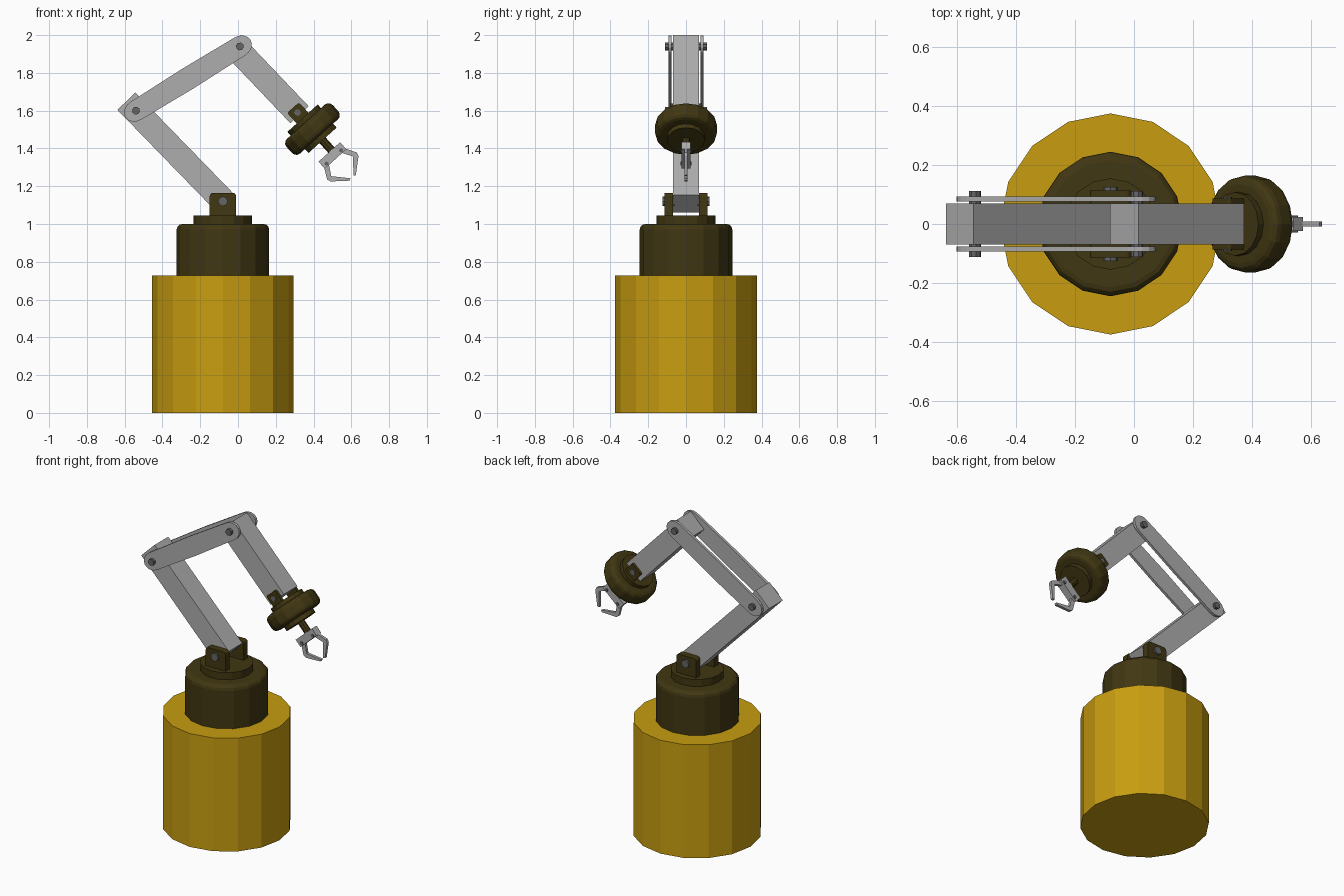
import bpy, bmesh, math
from mathutils import Matrix, Vector

if "Cube" in bpy.data.objects:
    bpy.data.objects.remove(bpy.data.objects["Cube"])


def material(name, rgb):
    m = bpy.data.materials.new(name)
    m.diffuse_color = (*rgb, 1)
    m.use_nodes = True
    m.node_tree.nodes["Principled BSDF"].inputs["Base Color"].default_value = m.diffuse_color
    return m


YELLOW = material("yellow_paint", (0.58, 0.34, 0.005))
DARK = material("dark_olive", (0.052, 0.038, 0.006))
GREY = material("light_grey", (0.42, 0.42, 0.42))
STEEL = material("dark_steel", (0.13, 0.13, 0.13))


def frame(x, z, dx, dz):
    """Local x runs along (dx, dz) in the side plane, local y stays across."""
    d = Vector((dx, 0, dz)).normalized()
    y = Vector((0, 1, 0))
    rot = Matrix((d, y, d.cross(y))).transposed().to_4x4()
    return Matrix.Translation((x, 0, z)) @ rot


def finish(name, mat, bm, m):
    bmesh.ops.recalc_face_normals(bm, faces=bm.faces)
    bm.transform(m)
    me = bpy.data.meshes.new(name)
    bm.to_mesh(me)
    bm.free()
    me.materials.append(mat)
    bpy.context.collection.objects.link(bpy.data.objects.new(name, me))


def prism(name, mat, m, pts, y0, y1):
    """Side outline extruded across from y0 to y1."""
    bm = bmesh.new()
    a = [bm.verts.new((p, y0, q)) for p, q in pts]
    b = [bm.verts.new((p, y1, q)) for p, q in pts]
    bm.faces.new(a)
    bm.faces.new(b[::-1])
    for i in range(len(pts)):
        j = (i + 1) % len(pts)
        bm.faces.new((a[i], b[i], b[j], a[j]))
    finish(name, mat, bm, m)


def lathe(name, mat, m, profile, n=16):
    """(along, radius) profile turned around local x, capped at both ends."""
    bm = bmesh.new()
    rings = []
    for a, r in profile:
        rings.append([bm.verts.new((a, r * math.sin(2 * math.pi * i / n),
                                    r * math.cos(2 * math.pi * i / n)))
                      for i in range(n)])
    for r0, r1 in zip(rings, rings[1:]):
        for i in range(n):
            j = (i + 1) % n
            bm.faces.new((r0[i], r0[j], r1[j], r1[i]))
    bm.faces.new(rings[0])
    bm.faces.new(rings[-1])
    finish(name, mat, bm, m)


def arc(cx, cy, rx, ry, start, end, n):
    return [(cx + rx * math.cos(math.radians(start + (end - start) * i / n)),
             cy + ry * math.sin(math.radians(start + (end - start) * i / n)))
            for i in range(n + 1)]


def rect(a0, a1, h):
    return [(a0, -h), (a1, -h), (a1, h), (a0, h)]


def lug(a0, a1, h, r):
    """Rectangle whose a1 end has rounded corners."""
    return ([(a0, -h)] + arc(a1 - r, -h + r, r, r, -90, 0, 3)
            + arc(a1 - r, h - r, r, r, 0, 90, 3) + [(a0, h)])


def pin(name, m, a, p, r, y0, y1):
    prism(name, STEEL, m, arc(a, p, r, r, 0, 315, 7), y0, y1)


SIDES = (("front", -1), ("back", 1))

# Base, turret and turntable
base = frame(-0.08, 0, 0, 1)
lathe("base_drum", YELLOW, base, [(0, 0.375), (0.727, 0.375)])
lathe("turret", DARK, base,
      [(0.727, 0.245)] + arc(0.97, 0.215, 0.03, 0.03, 90, 0, 3))
lathe("turntable", DARK, base, [(0.99, 0.155), (1.045, 0.155)])

# Shoulder bracket
shoulder = frame(-0.08, 1.12, 0, 1)
for side, s in SIDES:
    prism("shoulder_lug_" + side, DARK, shoulder, lug(-0.08, 0.045, 0.07, 0.018),
          s * 0.07, s * 0.113)
    pin("shoulder_pin_" + side, shoulder, 0, 0, 0.026, s * 0.06, s * 0.125)

# Lower arm and forearm beams
lower = frame(-0.591, 1.65, 0.69, -0.71)
prism("lower_arm", GREY, lower, rect(0, 0.756, 0.066), -0.069, 0.069)
fore = frame(-0.033, 1.955, 0.69, -0.724)
prism("forearm", GREY, fore, rect(0, 0.52, 0.066), -0.069, 0.069)

# Link plates joining the two beams
link = frame(-0.54, 1.60, 0.55, 0.34)
span = math.hypot(0.55, 0.34)
outline = (arc(span, 0, 0.066, 0.055, -90, 90, 8) + [(span / 2, 0.06)]
           + arc(0, 0, 0.066, 0.055, 90, 270, 8) + [(span / 2, -0.06)])
for side, s in SIDES:
    prism("link_plate_" + side, GREY, link, outline, s * 0.076, s * 0.093)
    for joint, a in (("elbow", 0), ("upper", span)):
        pin(joint + "_pin_" + side, link, a, 0, 0.021, s * 0.06, s * 0.112)

# Wrist bracket and rotor
wrist = frame(0.315, 1.59, 0.67, -0.742)
for side, s in SIDES:
    prism("wrist_lug_" + side, DARK, wrist,
          [(-a, p) for a, p in lug(-0.05, 0.035, 0.042, 0.012)],
          s * 0.069, s * 0.086)
    pin("wrist_pin_" + side, wrist, 0, 0, 0.018, s * 0.06, s * 0.092)
lathe("wrist_upper_disc", DARK, wrist, [(0.04, 0.108), (0.08, 0.108)])
lathe("wrist_rotor", DARK, wrist,
      arc(0.096, 0.135, 0.03, 0.03, 180, 90, 3)
      + arc(0.14, 0.135, 0.03, 0.03, 90, 0, 3))
lathe("wrist_lower_disc", DARK, wrist, [(0.15, 0.1), (0.198, 0.1)])
lathe("wrist_shaft", DARK, wrist, [(0.18, 0.022), (0.28, 0.022)], 8)

# Gripper palm and mirrored fingers
palm = frame(0.498, 1.365, 0.67, -0.742)
prism("gripper_palm", GREY, palm, rect(-0.022, 0.028, 0.077), -0.024, 0.024)
finger = [(0.0, 0.042), (0.0, 0.064), (0.078, 0.106), (0.098, 0.1),
          (0.163, 0.022), (0.157, 0.01), (0.08, 0.078), (0.02, 0.042)]
for side, s in (("lower", -1), ("upper", 1)):
    prism("finger_" + side, GREY, palm, [(a, s * p) for a, p in finger],
          -0.009, 0.009)
    pin("finger_pin_" + side, palm, 0.014, s * 0.052, 0.011, -0.029, 0.029)
